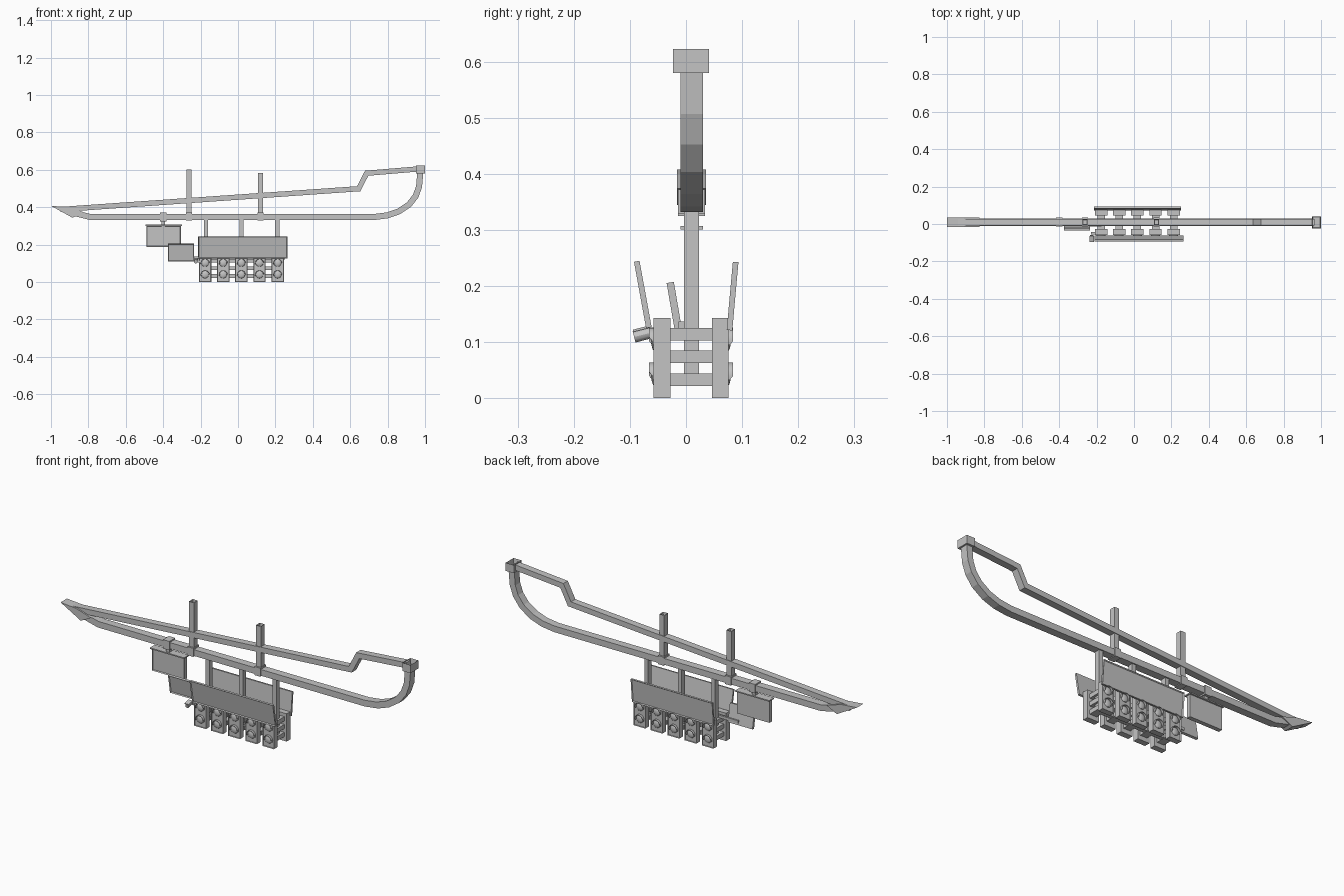
import bpy, bmesh, math
from mathutils import Matrix, Vector

if "Cube" in bpy.data.objects:
    bpy.data.objects.remove(bpy.data.objects["Cube"])

grey = bpy.data.materials.new("steel grey")
grey.use_nodes = True
grey.diffuse_color = (0.55, 0.55, 0.55, 1)
grey.node_tree.nodes["Principled BSDF"].inputs["Base Color"].default_value = (0.55, 0.55, 0.55, 1)

BEAM_Y = 0.01


def finish(name, bm, smooth=False):
    bmesh.ops.recalc_face_normals(bm, faces=bm.faces)
    me = bpy.data.meshes.new(name)
    bm.to_mesh(me)
    bm.free()
    me.materials.append(grey)
    ob = bpy.data.objects.new(name, me)
    bpy.context.collection.objects.link(ob)
    if smooth:
        bpy.ops.object.select_all(action='DESELECT')
        ob.select_set(True)
        bpy.context.view_layer.objects.active = ob
        bpy.ops.object.shade_smooth_by_angle()
    return ob


def add_box(bm, centre, size, tilt=0.0):
    m = Matrix.Translation(centre) @ Matrix.Rotation(tilt, 4, 'X') @ Matrix.Diagonal((*size, 1))
    return bmesh.ops.create_cube(bm, size=1, matrix=m)["verts"]


def sink_face(bm, direction, border, depth):
    # Recess the face that looks most nearly along the direction
    bm.normal_update()
    face = max(bm.faces, key=lambda f: f.normal.dot(Vector(direction)))
    bmesh.ops.inset_region(bm, faces=[face], thickness=border)
    offset = face.normal * -depth
    bmesh.ops.translate(bm, verts=face.verts, vec=offset)


def box(name, centre, size, tilt=0.0, sink=None, border=0.006, depth=0.005):
    bm = bmesh.new()
    add_box(bm, centre, size, tilt)
    if sink:
        sink_face(bm, sink, border, depth)
    return finish(name, bm)


def prism(name, outline, width):
    # Extrude an x-z outline across the beam width
    bm = bmesh.new()
    face = bm.faces.new([bm.verts.new((x, BEAM_Y - width / 2, z)) for x, z in outline])
    ext = bmesh.ops.extrude_face_region(bm, geom=[face])["geom"]
    verts = [v for v in ext if isinstance(v, bmesh.types.BMVert)]
    bmesh.ops.translate(bm, verts=verts, vec=(0, width, 0))
    return finish(name, bm)


def beam(name, path, thick, width):
    # Rectangular tube following a path, with mitred corners
    pts = [Vector(p) for p in path]
    dirs = [(b - a).normalized() for a, b in zip(pts, pts[1:])]
    upper, lower = [], []
    for i, p in enumerate(pts):
        d0, d1 = dirs[max(i - 1, 0)], dirs[min(i, len(dirs) - 1)]
        t = (d0 + d1).normalized()
        n = Vector((-t.y, t.x)) * (thick / 2 / t.dot(d0))
        upper.append(p + n)
        lower.append(p - n)
    bm = bmesh.new()
    rings = []
    for u, l in zip(upper, lower):
        corners = [(u, -1), (u, 1), (l, 1), (l, -1)]
        rings.append([bm.verts.new((c.x, BEAM_Y + s * width / 2, c.y)) for c, s in corners])
    for a, b in zip(rings, rings[1:]):
        for k in range(4):
            j = (k + 1) % 4
            bm.faces.new((a[k], a[j], b[j], b[k]))
    bm.faces.new(rings[0])
    bm.faces.new(rings[-1])
    return finish(name, bm)


# Long arm: curved lower beam, cranked upper beam, pointed nose and end cap
beam("lower_beam", [(-0.87, 0.368), (-0.79, 0.348), (0.73, 0.348), (0.80, 0.357), (0.86, 0.378),
                    (0.915, 0.415), (0.95, 0.46), (0.968, 0.51), (0.975, 0.59)], 0.032, 0.04)
beam("upper_beam", [(-0.95, 0.388), (0.645, 0.499), (0.688, 0.582), (0.965, 0.605)], 0.028, 0.036)
prism("nose", [(-1, 0.408), (-0.91, 0.40), (-0.826, 0.374), (-0.885, 0.344)], 0.052)
box("end_cap", (0.976, 0.009, 0.601), (0.046, 0.064, 0.042), sink=(0, 0, 1), depth=0.03)

# Upright posts with open tops and collars on the lower beam
for i, (x, top) in enumerate([(-0.262, 0.603), (0.12, 0.583)]):
    box(f"post_{i}", (x, BEAM_Y, (top + 0.335) / 2), (0.027, 0.03, top - 0.335),
        sink=(0, 0, 1), border=0.004, depth=0.03)
    box(f"post_collar_{i}", (x, BEAM_Y, 0.35), (0.034, 0.048, 0.044))

# Hangers carrying the lamp rack
for i, x in enumerate((-0.172, 0.019, 0.21)):
    box(f"hanger_{i}", (x, BEAM_Y, 0.185), (0.022, 0.027, 0.32))

# Small sign under the beam
box("sign_collar", (-0.4, BEAM_Y, 0.348), (0.036, 0.048, 0.046))
box("sign_hanger", (-0.4, BEAM_Y, 0.318), (0.02, 0.022, 0.04))
box("upper_sign", (-0.398, BEAM_Y, 0.245), (0.185, 0.022, 0.115), sink=(0, -1, 0))
box("upper_sign_ledge", (-0.398, BEAM_Y, 0.304), (0.195, 0.04, 0.006))
box("lower_sign", (-0.305, -0.02, 0.159), (0.14, 0.013, 0.096), 0.17, sink=(0, -1, 0))
box("lower_sign_bracket", (-0.235, -0.008, 0.13), (0.12, 0.01, 0.014))

# Tilted long boards
box("front_board", (0.026, -0.077, 0.185), (0.475, 0.01, 0.12), 0.18, sink=(0, -1, 0))
box("back_board", (0.018, 0.083, 0.182), (0.465, 0.01, 0.122), -0.09, sink=(0, 1, 0))


def lamp_head(name, x, side):
    # Housing with recessed face, two domed lenses and short hoods
    bm = bmesh.new()
    add_box(bm, (0, -0.015, 0.0715), (0.066, 0.03, 0.143))
    sink_face(bm, (0, -1, 0), 0.004, 0.004)
    for z in (0.04, 0.102):
        dome = Matrix.Translation((0, -0.026, z)) @ Matrix.Diagonal((1, 0.4, 1, 1))
        bmesh.ops.create_uvsphere(bm, u_segments=16, v_segments=8, radius=0.02, matrix=dome)
        prev = None
        for k in range(13):
            a = math.pi * (k / 12 * 1.2 - 0.1)
            c, s = math.cos(a), math.sin(a)
            out = -0.038 if s > 0 else -0.032
            cur = [bm.verts.new((r * c, y, z + r * s))
                   for r, y in ((0.024, -0.026), (0.024, out), (0.021, out), (0.021, -0.026))]
            if prev:
                for j in range(4):
                    n = (j + 1) % 4
                    bm.faces.new((prev[j], prev[n], cur[n], cur[j]))
            else:
                bm.faces.new(cur)
            prev = cur
        bm.faces.new(prev)
    turn = Matrix.Rotation(0 if side < 0 else math.pi, 4, 'Z')
    y = -0.028 if side < 0 else 0.046
    bm.transform(Matrix.Translation((x, y, 0)) @ turn)
    return finish(name, bm, smooth=True)


# Five pairs of lamps joined by cross bars
for i in range(5):
    x = -0.176 + i * 0.097
    lamp_head(f"front_lamp_{i}", x, -1)
    lamp_head(f"back_lamp_{i}", x, 1)
    for j, z in enumerate((0.033, 0.074, 0.114)):
        box(f"cross_bar_{i}_{j}", (x, 0.009, z), (0.04, 0.08, 0.022))

# Rails running along the rack
for j, z in enumerate((0.033, 0.074, 0.114)):
    box(f"rack_rail_{j}", (0.018, BEAM_Y, z), (0.41, 0.022, 0.02))

# Little camera at the end of the rack
bm = bmesh.new()
aim = Matrix.Translation((-0.226, -0.077, 0.113)) @ Matrix.Rotation(math.pi / 2 + 0.25, 4, 'X')
bmesh.ops.create_cone(bm, cap_ends=True, segments=12, radius1=0.01, radius2=0.01, depth=0.032, matrix=aim)
finish("camera_body", bm, smooth=True)
box("camera_hood", (-0.226, -0.079, 0.124), (0.024, 0.032, 0.004), 0.25)
box("camera_arm", (-0.215, -0.05, 0.11), (0.03, 0.014, 0.012))
